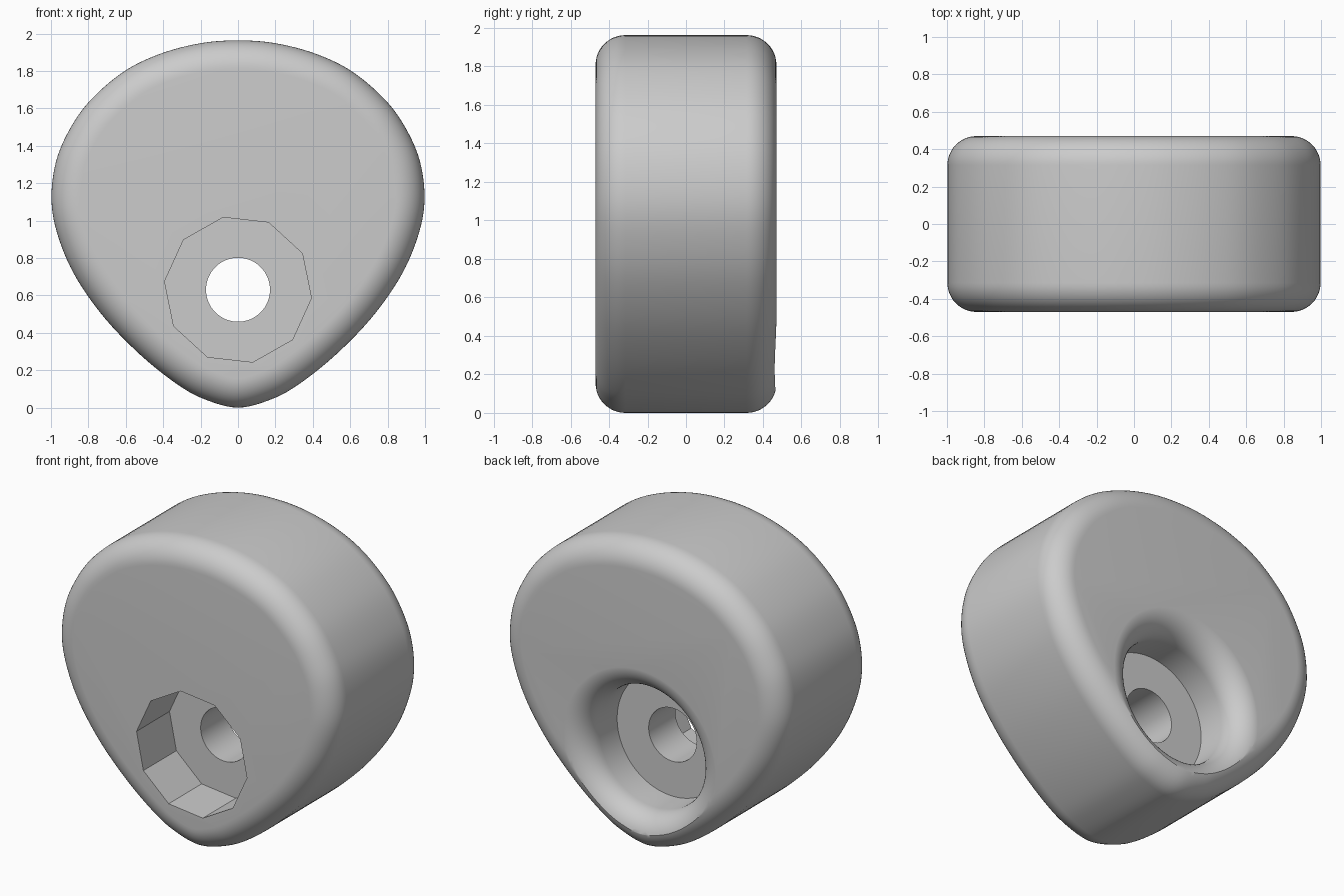
import bpy, bmesh, math
from mathutils import Vector

if "Cube" in bpy.data.objects:
    bpy.data.objects.remove(bpy.data.objects["Cube"])

HALF = 0.47       # half thickness along y
ROUND = 0.155     # edge rounding radius
CZ = 0.63         # height of the bore axis
STEPS = 12        # segments in each rounded edge

grey = bpy.data.materials.new("plain grey")
grey.diffuse_color = (0.6, 0.6, 0.6, 1)
grey.use_nodes = True
grey.node_tree.nodes["Principled BSDF"].inputs["Base Color"].default_value = grey.diffuse_color


def loft(name, rings):
    """Skin a list of closed rings and cap both ends."""
    bm = bmesh.new()
    loops = [[bm.verts.new(p) for p in ring] for ring in rings]
    n = len(loops[0])
    for a, b in zip(loops, loops[1:]):
        for i in range(n):
            j = (i + 1) % n
            bm.faces.new((a[i], a[j], b[j], b[i]))
    bm.faces.new(loops[0][::-1])
    bm.faces.new(loops[-1])
    bmesh.ops.recalc_face_normals(bm, faces=bm.faces)
    mesh = bpy.data.meshes.new(name)
    bm.to_mesh(mesh)
    bm.free()
    mesh.materials.append(grey)
    obj = bpy.data.objects.new(name, mesh)
    bpy.context.collection.objects.link(obj)
    return obj


def circle(radius, y, sides, turn=0.0):
    return [(radius * math.cos(turn + 2 * math.pi * i / sides), y,
             CZ + radius * math.sin(turn + 2 * math.pi * i / sides))
            for i in range(sides)]


# Egg-shaped outline: right half, mirrored, then smoothed with a spline
half = [(0, 0), (0.18, 0.045), (0.33, 0.128), (0.52, 0.28), (0.71, 0.475),
        (0.86, 0.685), (0.95, 0.88), (0.995, 1.07), (0.985, 1.26),
        (0.93, 1.43), (0.81, 1.62), (0.62, 1.79), (0.42, 1.89),
        (0.2, 1.948), (0, 1.963)]
keys = [Vector(p) for p in half + [(-x, z) for x, z in half[-2:0:-1]]]
outline, normals = [], []
SUB = 6
for i in range(len(keys)):
    p0, p1, p2, p3 = (keys[(i + k) % len(keys)] for k in (-1, 0, 1, 2))
    for s in range(SUB):
        t = s / SUB
        outline.append(0.5 * (2 * p1 + (p2 - p0) * t
                              + (2 * p0 - 5 * p1 + 4 * p2 - p3) * t ** 2
                              + (3 * p1 - p0 - 3 * p2 + p3) * t ** 3))
for i in range(len(outline)):
    d = (outline[(i + 3) % len(outline)] - outline[i - 3]).normalized()
    normals.append(Vector((d.y, -d.x)))

# Body with rounded front and back edges
rings = []
for side in (-1, 1):
    for k in range(STEPS + 1):
        a = math.pi / 2 * (k if side > 0 else STEPS - k) / STEPS
        inset = ROUND * (1 - math.cos(a))
        y = side * (HALF - ROUND + ROUND * math.sin(a))
        ring = [p - n * inset for p, n in zip(outline, normals)]
        rings.append([(p.x, y, p.y) for p in ring])
body = loft("rounded_body", rings)

# Ten-sided front pocket
turn = math.radians(-6.5)
pocket = loft("front_pocket_cutter",
              [circle(0.395, y, 10, turn) for y in (-0.6, -0.135)])

# Round back recess with a flared lip
flare = [circle(0.395, 0.135, 96)]
for k in range(STEPS + 1):
    a = math.pi / 2 * k / STEPS
    flare.append(circle(0.395 + ROUND * (1 - math.cos(a)),
                        HALF - ROUND + ROUND * math.sin(a) + 0.0005, 96))
flare.append(circle(0.395 + ROUND, 0.6, 96))
recess = loft("back_recess_cutter", flare)

# Through hole
hole = loft("hole_cutter", [circle(0.171, y, 64) for y in (-0.3, 0.3)])

# Cut the openings, then shade
bpy.context.view_layer.objects.active = body
body.select_set(True)
for cutter in (pocket, recess, hole):
    cutter.hide_render = True
    cutter.select_set(False)
    mod = body.modifiers.new("cut", 'BOOLEAN')
    mod.operation = 'DIFFERENCE'
    mod.solver = 'EXACT'
    mod.object = cutter
    bpy.ops.object.modifier_apply(modifier=mod.name)
    bpy.data.objects.remove(cutter)
bpy.ops.object.shade_smooth_by_angle(angle=math.radians(30))
